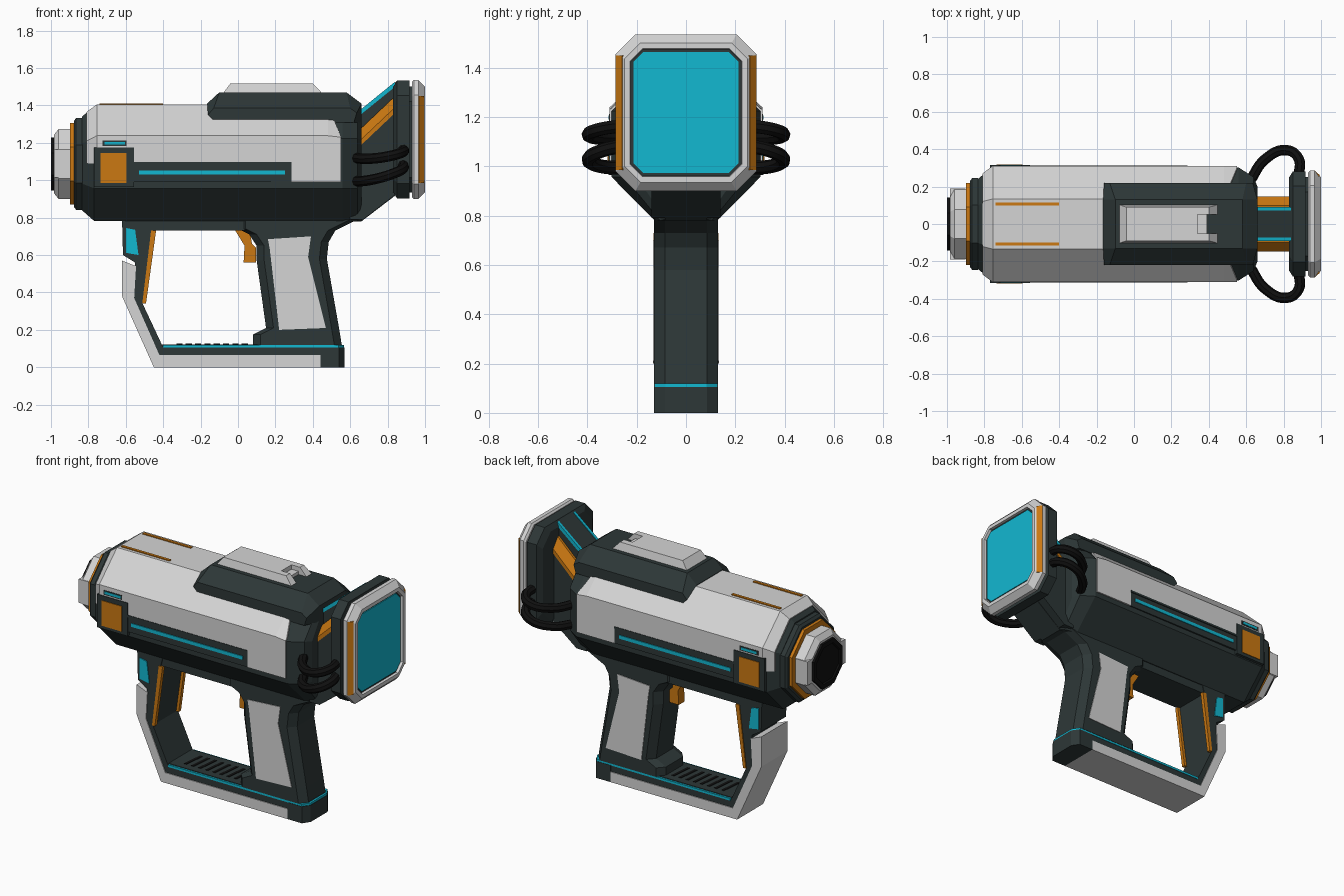
import bpy, bmesh

cube = bpy.data.objects.get("Cube")
if cube:
    bpy.data.objects.remove(cube, do_unlink=True)


def material(name, rgb):
    m = bpy.data.materials.new(name)
    m.use_nodes = True
    m.diffuse_color = (*rgb, 1)
    m.node_tree.nodes["Principled BSDF"].inputs["Base Color"].default_value = (*rgb, 1)
    return m


WHITE = material("shell white", (0.66, 0.66, 0.66))
DARK = material("dark slate", (0.026, 0.038, 0.038))
BLACK = material("rubber black", (0.005, 0.005, 0.005))
ORANGE = material("accent orange", (0.6, 0.19, 0.006))
CYAN = material("glow cyan", (0.006, 0.48, 0.64))


def loft(name, rings, mat):
    """Skin a chain of equal-length rings and cap both ends."""
    bm = bmesh.new()
    loops = [[bm.verts.new(p) for p in r] for r in rings]
    n = len(loops[0])
    for a, b in zip(loops, loops[1:]):
        for i in range(n):
            j = (i + 1) % n
            bm.faces.new((a[i], a[j], b[j], b[i]))
    bm.faces.new(loops[0])
    bm.faces.new(loops[-1])
    bmesh.ops.recalc_face_normals(bm, faces=bm.faces)
    me = bpy.data.meshes.new(name)
    bm.to_mesh(me)
    bm.free()
    me.materials.append(mat)
    ob = bpy.data.objects.new(name, me)
    bpy.context.collection.objects.link(ob)
    return ob


def layers(name, pairs, mat):
    """Side profiles (x, z) stacked along y."""
    return loft(name, [[(x, y, z) for x, z in prof] for y, prof in pairs], mat)


def prism(name, prof, y0, y1, mat):
    return layers(name, [(y0, prof), (y1, prof)], mat)


def slab(name, x0, x1, z0, z1, hy, mat, y0=None):
    return prism(name, [(x0, z0), (x1, z0), (x1, z1), (x0, z1)],
                 -hy if y0 is None else y0, hy, mat)


def outline(name, prof, z0, z1, mat):
    """Plan profile (x, y) extruded upward."""
    return loft(name, [[(x, y, z) for x, y in prof] for z in (z0, z1)], mat)


def oct_ring(x, hy, hz, cz, cut_y, cut_z):
    fy, fz = hy - cut_y, hz - cut_z
    quad = [(hy, -fz), (hy, fz), (fy, hz), (-fy, hz),
            (-hy, fz), (-hy, -fz), (-fy, -hz), (fy, -hz)]
    return [(x, y, cz + z) for y, z in quad]


# --- Main body ---
loft("body_core", [oct_ring(x, hy, hz, cz, hy * 0.58, hz * 0.57) for x, hy, hz, cz in
                   ((-0.835, 0.24, 0.25, 1.09), (-0.77, 0.295, 0.305, 1.088),
                    (0.56, 0.302, 0.31, 1.09), (0.64, 0.25, 0.31, 1.09),
                    (0.66, 0.2, 0.3, 1.085))], DARK)


def shell_ring(x, hy, shoulder, flat, top):
    half = [(hy, 1.09), (hy, shoulder), (flat, top)]
    return [(x, y, z) for y, z in half] + [(x, -y, z) for y, z in reversed(half)]


loft("upper_shell", [shell_ring(-0.81, 0.27, 1.21, 0.12, 1.365),
                     shell_ring(-0.755, 0.311, 1.238, 0.134, 1.405),
                     shell_ring(0.48, 0.311, 1.238, 0.134, 1.405),
                     shell_ring(0.55, 0.311, 1.23, 0.3, 1.235)], WHITE)
slab("shell_rear_drop", 0.285, 0.55, 0.99, 1.1, 0.311, WHITE)
slab("side_band", -0.56, 0.285, 0.99, 1.095, 0.308, DARK)
slab("side_band_top", -0.56, 0.285, 1.085, 1.098, 0.314, DARK)
slab("side_light", -0.53, 0.25, 1.03, 1.052, 0.313, CYAN)
slab("side_badge_frame", -0.77, -0.555, 0.965, 1.175, 0.315, DARK)
slab("side_badge", -0.735, -0.595, 0.985, 1.145, 0.319, ORANGE)
slab("side_slit_frame", -0.725, -0.595, 1.183, 1.212, 0.313, DARK)
slab("side_slit", -0.715, -0.605, 1.19, 1.205, 0.315, CYAN)
for s in (-1, 1):
    slab("top_stripe", -0.74, -0.4, 1.39, 1.411, s * 0.115, ORANGE, s * 0.098)
slab("lower_rail", -0.6, 0.1, 0.73, 0.79, 0.12, DARK)

# --- Top cover and its sight plate ---
side = [(-0.12, 1.31), (0.62, 1.31), (0.635, 1.36), (0.6, 1.385), (-0.13, 1.385), (-0.16, 1.35)]
mid = [(-0.12, 1.31), (0.66, 1.31), (0.66, 1.41), (0.58, 1.47), (-0.1, 1.47), (-0.165, 1.41)]
layers("top_cover", [(-0.22, side), (-0.13, mid), (0.13, mid), (0.22, side)], DARK)


def notched(x0, x1, hy, z):
    half = [(x0, hy), (x1, hy), (x1, 0.05), (0.34, 0.05)]
    return [(x, y, z) for x, y in half] + [(x, -y, z) for x, y in reversed(half)]


loft("sight_plate", [notched(-0.08, 0.45, 0.103, 1.465),
                     notched(-0.04, 0.4, 0.09, 1.518)], WHITE)
slab("sight_notch_floor", 0.33, 0.39, 1.465, 1.49, 0.05, WHITE)


# --- Muzzle ---
def regular(x, r):
    return oct_ring(x, r, r, 1.087, r * 0.586, r * 0.586)


loft("muzzle_collar", [regular(-0.82, 0.24), regular(-0.835, 0.245),
                       regular(-0.865, 0.245), regular(-0.878, 0.23)], DARK)
loft("muzzle_ring", [regular(-0.87, 0.218), regular(-0.897, 0.218)], ORANGE)
loft("muzzle_nose", [regular(-0.89, 0.186), regular(-0.96, 0.186), regular(-0.985, 0.155),
                     regular(-0.985, 0.13), regular(-0.92, 0.13)], WHITE)
slab("muzzle_cheeks", -0.985, -0.9, 1.015, 1.165, 0.19, WHITE).scale.y = 1
loft("muzzle_bore", [regular(-0.93, 0.142), regular(-1.0, 0.142),
                     regular(-1.0, 0.115), regular(-0.992, 0.11)], BLACK)

# --- Front guard and base ---
prism("guard_frame", [(-0.62, 0.79), (-0.615, 0.6), (-0.55, 0.56), (-0.555, 0.37),
                      (-0.42, 0.065), (0.5, 0.065), (0.5, 0.106), (-0.4, 0.106),
                      (-0.51, 0.34), (-0.455, 0.73), (-0.44, 0.79)], -0.125, 0.125, DARK)
prism("guard_shell", [(-0.62, 0.57), (-0.62, 0.38), (-0.45, 0), (0.44, 0), (0.44, 0.065),
                      (-0.42, 0.065), (-0.555, 0.37), (-0.545, 0.54)], -0.13, 0.13, WHITE)
prism("guard_lamp", [(-0.6, 0.745), (-0.55, 0.735), (-0.532, 0.6), (-0.6, 0.612)],
      -0.13, 0.13, CYAN)
for s in (-1, 1):
    prism("guard_stripe", [(-0.465, 0.73), (-0.438, 0.73), (-0.492, 0.34), (-0.512, 0.34)],
          s * 0.108, s * 0.131, ORANGE)


def heel(x0, x1, hy):
    half = [(x0, hy), (x1 - 0.03, hy), (x1, hy - 0.045)]
    return half + [(x, -y) for x, y in reversed(half)]


outline("base_heel", heel(0.44, 0.57, 0.13), 0, 0.106, DARK)
outline("base_light", heel(-0.4, 0.567, 0.128), 0.105, 0.119, CYAN)
outline("base_floor", heel(-0.405, 0.555, 0.116), 0.1, 0.123, DARK)
for i in range(8):
    x = -0.33 + i * 0.05
    outline("floor_slot", [(x, -0.07), (x + 0.018, -0.07), (x + 0.033, 0.07), (x + 0.015, 0.07)],
            0.12, 0.126, BLACK)

# --- Grip and trigger ---
core = [(0, 0.74), (0.06, 0.71), (0.1, 0.65), (0.1, 0.57), (0.15, 0.21), (0.08, 0.175),
        (0.08, 0.118), (0.555, 0.118), (0.54, 0.21), (0.475, 0.58), (0.485, 0.67),
        (0.52, 0.73), (0.64, 0.79), (0, 0.79)]
cheek = [(x + (0.04 if x < 0.3 else -0.04), z) for x, z in core]
layers("grip", [(-0.13, cheek), (-0.085, core), (0.085, core), (0.13, cheek)], DARK)
prism("grip_panel", [(0.16, 0.685), (0.39, 0.7), (0.375, 0.59), (0.47, 0.21), (0.22, 0.2),
                     (0.17, 0.63)], -0.134, 0.134, WHITE)
prism("trigger", [(-0.02, 0.74), (0.06, 0.74), (0.075, 0.66), (0.095, 0.64), (0.095, 0.56),
                  (0.03, 0.56), (0.035, 0.65)], -0.03, 0.03, ORANGE)

# --- Screen bracket ---
prism("bracket_spine", [(0.6, 0.78), (0.66, 0.78), (0.85, 0.925), (0.85, 1.53),
                        (0.66, 1.375), (0.6, 1.36)], -0.085, 0.085, DARK)
prism("bracket_shoulder", [(0.6, 0.79), (0.67, 0.79), (0.85, 0.93), (0.85, 1.4),
                           (0.66, 1.22), (0.6, 1.2)], -0.14, 0.14, DARK)
for s in (-1, 1):
    layers("bracket_stripe", [
        (s * 0.08, [(0.65, 1.27), (0.84, 1.45), (0.84, 1.36), (0.65, 1.18)]),
        (s * 0.1, [(0.65, 1.27), (0.84, 1.45), (0.84, 1.36), (0.65, 1.18)]),
        (s * 0.146, [(0.65, 1.21), (0.84, 1.39), (0.84, 1.36), (0.65, 1.18)])], ORANGE)
    prism("bracket_light", [(0.655, 1.35), (0.84, 1.5), (0.84, 1.527), (0.655, 1.377)],
          s * 0.072, s * 0.09, CYAN)


# --- Screen ---
def panel(x, inset, cut=0.08):
    return oct_ring(x, 0.285 - inset, 0.3175 - inset, 1.2175, cut, cut)


loft("screen_housing", [panel(0.83, 0.035), panel(0.85, 0.003), panel(0.917, 0.003),
                        panel(0.917, 0.035), panel(0.94, 0.035)], DARK)
loft("screen_bezel", [panel(0.93, 0.01), panel(0.94, 0), panel(0.965, 0), panel(1, 0.035, 0.065),
                      panel(1, 0.058, 0.05), panel(0.975, 0.062, 0.05)], WHITE)
loft("screen_rim", [panel(0.97, 0.06, 0.05), panel(0.984, 0.06, 0.05)], DARK)
loft("screen_glass", [panel(0.97, 0.072, 0.04), panel(0.99, 0.072, 0.04)], CYAN)
for s in (-1, 1):
    strip = [(0.967, 0.286), (0.994, 0.26), (0.985, 0.25), (0.96, 0.275)]
    outline("bezel_stripe", [(x, s * y) for x, y in strip], 0.985, 1.45, ORANGE)

# --- Cables ---
for s in (-1, 1):
    for heights in ((1.12, 1.115, 1.13, 1.15, 1.165), (0.995, 1.0, 1.03, 1.06, 1.085)):
        cu = bpy.data.curves.new("cable", "CURVE")
        cu.dimensions = "3D"
        cu.bevel_depth = 0.028
        cu.bevel_resolution = 2
        cu.resolution_u = 6
        sp = cu.splines.new("BEZIER")
        sp.bezier_points.add(4)
        plan = [(0.62, 0.23), (0.7, 0.345), (0.815, 0.395), (0.88, 0.35), (0.88, 0.25)]
        for bp, (x, y), z in zip(sp.bezier_points, plan, heights):
            bp.co = (x, s * y, z)
            bp.handle_left_type = bp.handle_right_type = "AUTO"
        cu.materials.append(BLACK)
        ob = bpy.data.objects.new("cable", cu)
        bpy.context.collection.objects.link(ob)
        bpy.ops.object.select_all(action="DESELECT")
        ob.select_set(True)
        bpy.context.view_layer.objects.active = ob
        bpy.ops.object.convert(target="MESH")
        bpy.ops.object.shade_smooth_by_angle()
